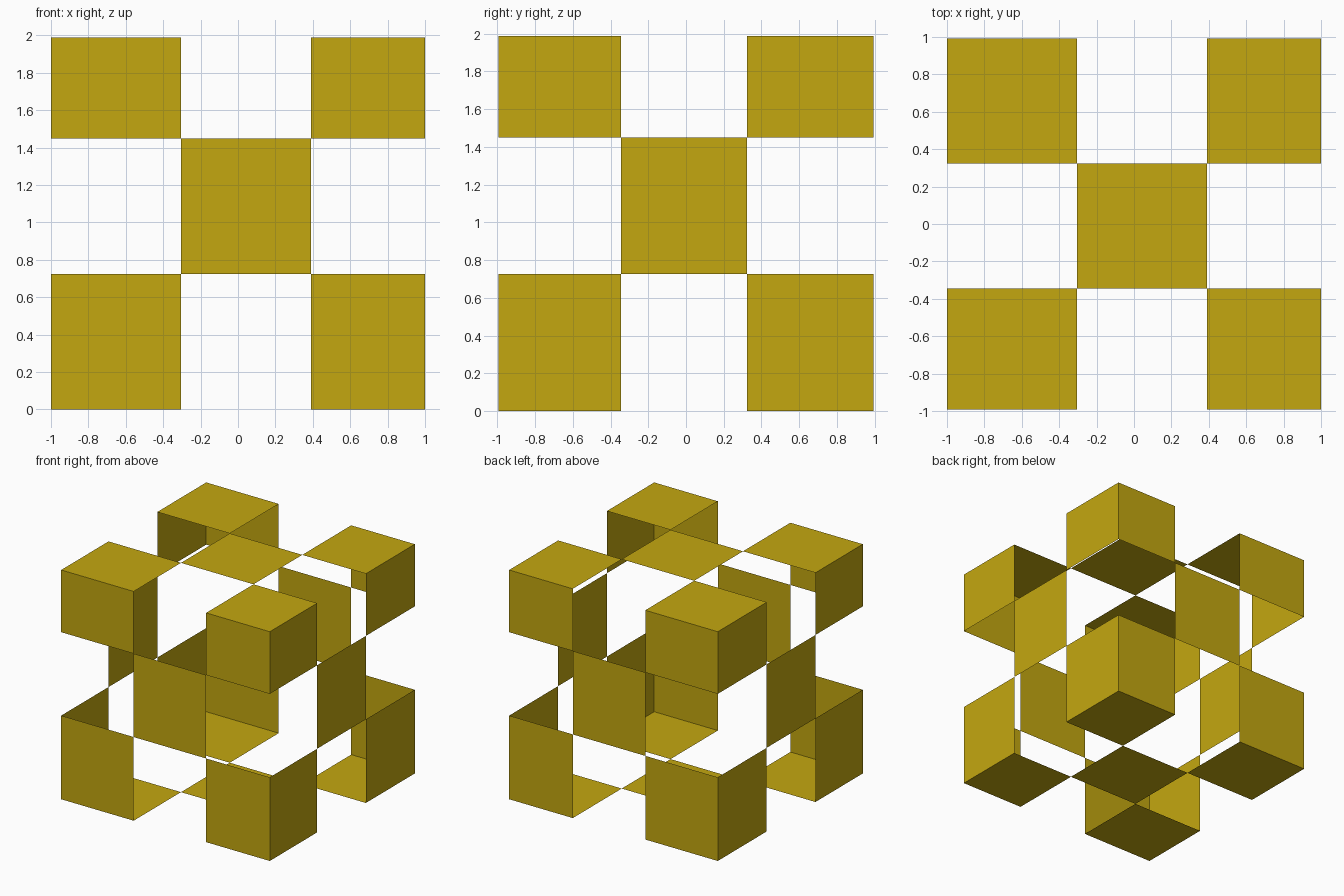
import bpy, bmesh

if "Cube" in bpy.data.objects:
    bpy.data.objects.remove(bpy.data.objects["Cube"])

# Grid lines that split the cube shell into 3 x 3 panels per side
CUTS = [(-1.0, -0.305, 0.39, 1.0),
        (-0.993, -0.345, 0.323, 0.993),
        (0.0, 0.725, 1.448, 1.987)]

gold = bpy.data.materials.new("gold")
gold.diffuse_color = (0.55, 0.39, 0.005, 1)
gold.use_nodes = True
gold.node_tree.nodes["Principled BSDF"].inputs["Base Color"].default_value = gold.diffuse_color


def checker_side(bm, axis, index):
    """Corner and centre panels of one side of the cube."""
    u, v = (axis + 1) % 3, (axis + 2) % 3
    for i in range(3):
        for j in range(3):
            if (i + j) % 2:
                continue
            corners = []
            for a, b in ((i, j), (i + 1, j), (i + 1, j + 1), (i, j + 1)):
                p = [0, 0, 0]
                p[axis], p[u], p[v] = CUTS[axis][index], CUTS[u][a], CUTS[v][b]
                corners.append(bm.verts.new(p))
            if index == 0:
                corners.reverse()  # keep normals pointing outwards
            bm.faces.new(corners)


# Open checkered cube shell
bm = bmesh.new()
for axis in range(3):
    for index in (0, 3):
        checker_side(bm, axis, index)
bmesh.ops.remove_doubles(bm, verts=bm.verts[:], dist=0.0001)
mesh = bpy.data.meshes.new("checkered_cube_shell")
bm.to_mesh(mesh)
bm.free()
mesh.materials.append(gold)
shell = bpy.data.objects.new("checkered_cube_shell", mesh)
bpy.context.collection.objects.link(shell)
